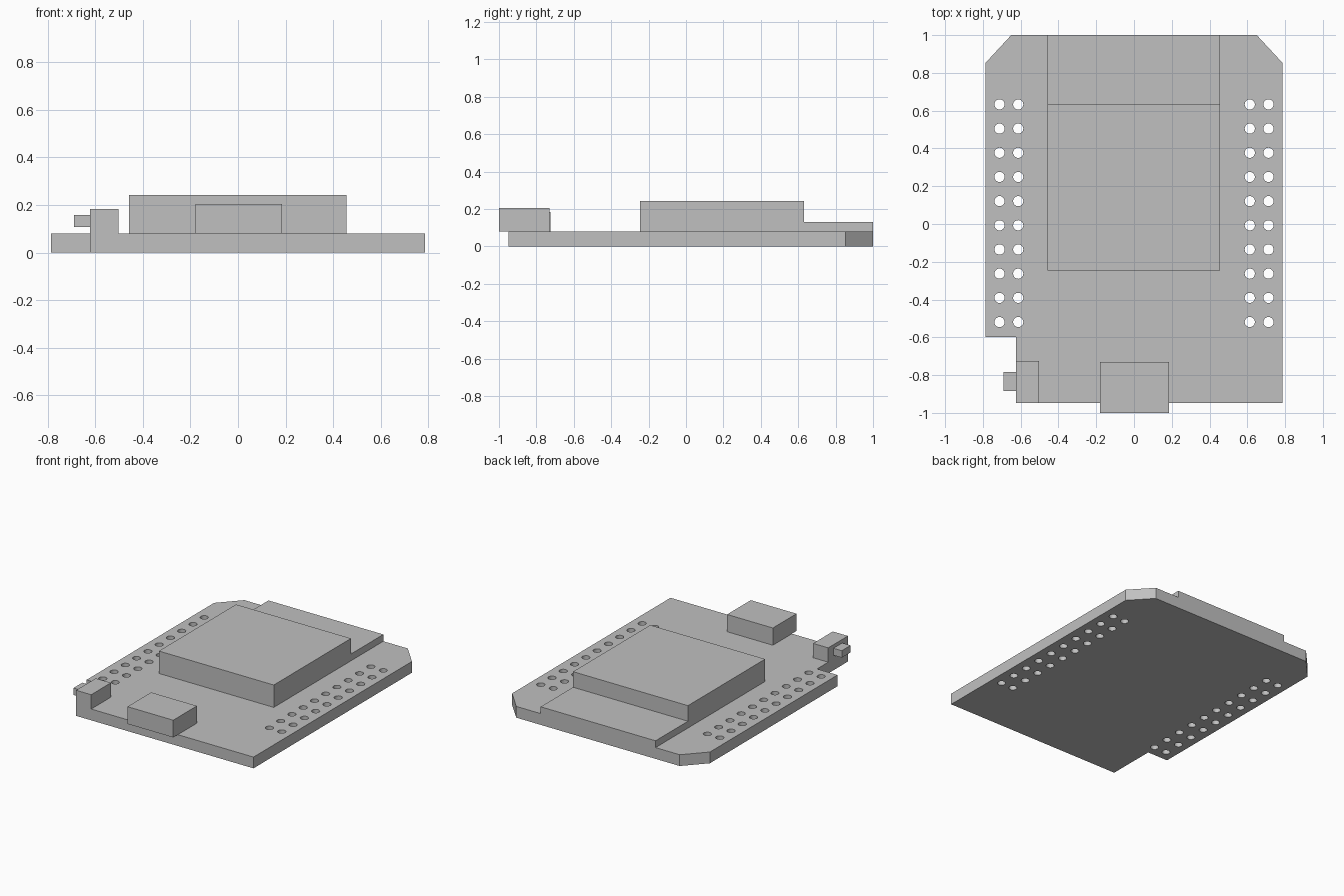
import bpy, bmesh, math

if "Cube" in bpy.data.objects:
    bpy.data.objects.remove(bpy.data.objects["Cube"])

grey = bpy.data.materials.new("plain_grey")
grey.diffuse_color = (0.53, 0.53, 0.53, 1)
grey.use_nodes = True
grey.node_tree.nodes["Principled BSDF"].inputs["Base Color"].default_value = grey.diffuse_color

T = 0.081  # board thickness


def add_mesh(name, bm):
    bmesh.ops.recalc_face_normals(bm, faces=bm.faces)
    me = bpy.data.meshes.new(name)
    bm.to_mesh(me)
    bm.free()
    me.shade_flat()
    me.materials.clear()
    me.materials.append(grey)
    ob = bpy.data.objects.new(name, me)
    bpy.context.collection.objects.link(ob)
    return ob


def box(name, x0, x1, y0, y1, z0, z1):
    bm = bmesh.new()
    bmesh.ops.create_cube(bm, size=1)
    for v in bm.verts:
        v.co = (x1 if v.co.x > 0 else x0,
                y1 if v.co.y > 0 else y0,
                z1 if v.co.z > 0 else z0)
    return add_mesh(name, bm)


def add_loop(curve, pts):
    s = curve.splines.new('POLY')
    s.points.add(len(pts) - 1)
    for p, (x, y) in zip(s.points, pts):
        p.co = (x, y, 0, 1)
    s.use_cyclic_u = True


# Circuit board: outline with chamfered back corners, corner notch and pin holes
cu = bpy.data.curves.new("board_outline", 'CURVE')
cu.dimensions = '2D'
cu.fill_mode = 'BOTH'
cu.extrude = T / 2
add_loop(cu, [(-0.624, -0.948), (0.787, -0.948), (0.787, 0.852), (0.65, 1.0),
              (-0.65, 1.0), (-0.787, 0.852), (-0.787, -0.597), (-0.624, -0.597)])
SIDES, R = 24, 0.027
for x in (-0.712, -0.613, 0.613, 0.712):
    for i in range(10):
        y = 0.633 - i * 0.128
        add_loop(cu, [(x + R * math.cos(math.tau * k / SIDES),
                       y + R * math.sin(math.tau * k / SIDES)) for k in range(SIDES)])
tmp = bpy.data.objects.new("board_outline", cu)
bpy.context.collection.objects.link(tmp)
bpy.context.view_layer.update()
filled = bpy.data.meshes.new_from_object(tmp.evaluated_get(bpy.context.evaluated_depsgraph_get()))
bm = bmesh.new()
bm.from_mesh(filled)
bmesh.ops.remove_doubles(bm, verts=bm.verts, dist=1e-5)
bmesh.ops.translate(bm, verts=bm.verts, vec=(0, 0, T / 2))
bpy.data.objects.remove(tmp)
bpy.data.curves.remove(cu)
bpy.data.meshes.remove(filled)
add_mesh("circuit_board", bm)

# Radio module: raised shield with a low antenna step, one extruded side profile
bm = bmesh.new()
profile = [(-0.245, T), (1.0, T), (1.0, 0.13), (0.632, 0.13), (0.632, 0.242), (-0.245, 0.242)]
face = bm.faces.new([bm.verts.new((-0.458, y, z)) for y, z in profile])
ext = bmesh.ops.extrude_face_region(bm, geom=[face])
bmesh.ops.translate(bm, vec=(0.914, 0, 0),
                    verts=[g for g in ext["geom"] if isinstance(g, bmesh.types.BMVert)])
add_mesh("radio_module", bm)

# Front socket and side push button
box("usb_socket", -0.179, 0.185, -1.0, -0.731, T, 0.205)
box("button_body", -0.624, -0.504, -0.948, -0.724, T, 0.184)
box("button_knob", -0.69, -0.624, -0.884, -0.784, 0.108, 0.158)
